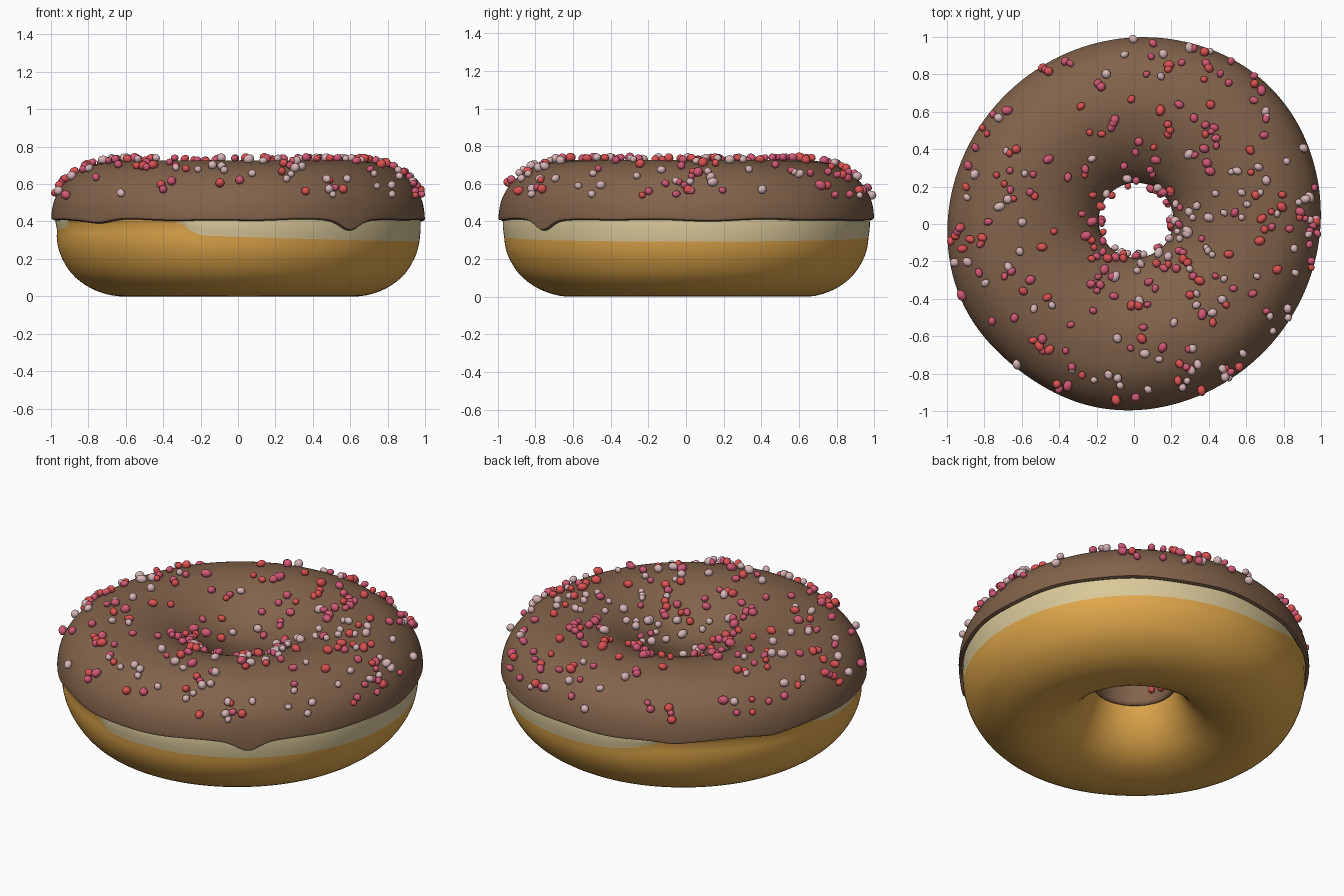
import bpy, bmesh, math, random
from mathutils import Vector, Matrix

if "Cube" in bpy.data.objects:
    bpy.data.objects.remove(bpy.data.objects["Cube"])

random.seed(7)
N = 240  # segments around the ring


def material(name, rgb):
    m = bpy.data.materials.new(name)
    m.diffuse_color = (*rgb, 1)
    m.use_nodes = True
    m.node_tree.nodes["Principled BSDF"].inputs["Base Color"].default_value = m.diffuse_color
    return m


GOLD = material("golden dough", (0.75, 0.39, 0.07))
CREAM = material("pale dough", (0.70, 0.58, 0.32))
CHOC = material("chocolate icing", (0.225, 0.125, 0.07))
RED = material("red sprinkle", (0.72, 0.085, 0.085))
PINK = material("pink sprinkle", (0.64, 0.10, 0.18))
PALE = material("pale sprinkle", (0.68, 0.46, 0.47))


def smooth_loop(pts, sub=4):
    """Closed Catmull-Rom curve through the profile points."""
    out, n = [], len(pts)
    for i in range(n):
        a, b, c, d = (Vector(pts[(i + k) % n]) for k in (-1, 0, 1, 2))
        for s in range(sub):
            t = s / sub
            out.append(0.5 * (2 * b + (c - a) * t + (2 * a - 5 * b + 4 * c - d) * t * t
                              + (3 * b - a - 3 * c + d) * t ** 3))
    return out


def bump(th, deg, width):
    d = (math.degrees(th) - deg + 180) % 360 - 180
    return math.exp(-(d / width) ** 2)


def place(r, z, th):
    """Ring coordinates to 3D: hand-made outline, with the hole slightly off centre."""
    k = max(0.0, 1 - r)
    stretch = 0.023 * math.sin(2 * th) - 0.025 * bump(th, -128, 22) + 0.012 * bump(th, 45, 25)
    r *= 1 + stretch * min(1, r * r)
    return Vector((r * math.cos(th) + 0.014 * k, r * math.sin(th) + 0.025 * k, z))


def lathe(name, profile, mats, warp, mat_rule=None):
    bm = bmesh.new()
    rings = []
    for i in range(N):
        th = -math.pi + 2 * math.pi * i / N
        rings.append([bm.verts.new(place(*warp(p[0], p[1], th), th)) for p in profile])
    n = len(profile)
    for i in range(N):
        a, b = rings[i], rings[(i + 1) % N]
        th = -math.pi + 2 * math.pi * (i + 0.5) / N
        for j in range(n):
            k = (j + 1) % n
            f = bm.faces.new((a[j], b[j], b[k], a[k]))
            f.smooth = True
            if mat_rule:
                f.material_index = mat_rule(profile[j], profile[k], th)
    bmesh.ops.recalc_face_normals(bm, faces=bm.faces)
    me = bpy.data.meshes.new(name)
    bm.to_mesh(me)
    bm.free()
    for m in mats:
        me.materials.append(m)
    ob = bpy.data.objects.new(name, me)
    bpy.context.collection.objects.link(ob)
    return ob


# Dough with a pale band under the icing
dough_pts = [(0.6, 0), (0.75, 0.025), (0.87, 0.1), (0.94, 0.2), (0.968, 0.3), (0.972, 0.42),
             (0.93, 0.53), (0.82, 0.64), (0.6, 0.695), (0.4, 0.63), (0.28, 0.54),
             (0.225, 0.42), (0.232, 0.3), (0.3, 0.15), (0.42, 0.045)]


def in_band(th):
    d = math.degrees(th)
    return -109 < d < 119 or d > 173 or d < -157


def band_low(th):
    """Lower edge of the pale band; it rises towards the icing at the ends."""
    d = math.degrees(th)
    if -109 < d < 119:
        t = max(0, 1 - (d + 109) / 9, 1 - (119 - d) / 24)
        return min(0.39, 0.293 + 0.025 * (d / 90) ** 2 + 0.075 * t ** 2)
    if d > 173 or d < -157:
        off = abs((d - 188 + 180) % 360 - 180) / 15
        return 0.36 + 0.03 * min(1, off) ** 4
    return 0.39


def dough_warp(r, z, th):
    if r < 0.6 or not 0.2 < z < 0.42:
        return r, z
    hat = (z - 0.2) / 0.1 if z < 0.3 else (0.42 - z) / 0.12
    low = band_low(th)
    # keep the side near its true radius while the rings slide upwards
    z2 = z + (low - 0.3) * hat
    if z < 0.3:
        r += (z2 - z) * 0.45 * (0.3 - z) / 0.1
    return r, z2


def dough_mat(p, q, th):
    side = p[0] > 0.9 and min(p[1], q[1]) > 0.2999 and max(p[1], q[1]) < 0.45
    return 1 if side and in_band(th) else 0


lathe("dough", smooth_loop(dough_pts), [GOLD, CREAM], dough_warp, dough_mat)

# Icing shell with a wavy lower edge and one drip
icing_pts = [(0.965, 0.418), (0.988, 0.409), (0.997, 0.425), (0.983, 0.51), (0.94, 0.59),
             (0.86, 0.664), (0.76, 0.707), (0.6, 0.725), (0.42, 0.68), (0.28, 0.59),
             (0.215, 0.5), (0.2, 0.42), (0.206, 0.33), (0.215, 0.295), (0.235, 0.3),
             (0.23, 0.42), (0.29, 0.54), (0.4, 0.625), (0.6, 0.69), (0.81, 0.635), (0.92, 0.53)]
icing_profile = smooth_loop(icing_pts)


def icing_warp(r, z, th):
    if r < 0.6:
        return r, z
    w = min(1, max(0, (0.53 - z) / 0.11))
    dip = 0.003 * math.sin(7 * th + 1) + 0.003 * math.sin(12 * th)
    for deg, depth, width in ((-51.7, 0.05, 5), (-138, 0.014, 6), (121, 0.012, 6), (154, 0.01, 5)):
        dip += depth * bump(th, deg, width)
    return r, z - w * dip


icing = lathe("icing", icing_profile, [CHOC], icing_warp)
bpy.context.view_layer.objects.active = icing
icing.select_set(True)
bpy.ops.object.shade_smooth_by_angle(angle=math.radians(25))

# Sprinkles: small stretched beads resting on the icing
spots = []
top = icing_profile[8:4 * 12 + 1]
for a, b in zip(top, top[1:]):
    m, t = (a + b) / 2, b - a
    if m[0] < 0.6 or m[1] > 0.53:
        weight = t.length * m[0] * (1.5 if m[0] < 0.32 else 1)
        spots.append((a, b, Vector((t[1], -t[0])).normalized(), weight))
beads = {"red_sprinkles": (RED, bmesh.new()), "pink_sprinkles": (PINK, bmesh.new()),
         "pale_sprinkles": (PALE, bmesh.new())}
names = list(beads)
count = 0
while count < 340:
    a, b, nrm, _ = random.choices(spots, [s[3] for s in spots])[0]
    th = random.uniform(-math.pi, math.pi)
    if math.cos(th) < 0 and random.random() < 0.35:
        continue
    p = a.lerp(b, random.random()) + nrm * 0.015
    pale = 0.5 if math.cos(th - 5.6) > 0.3 else 0.2
    name = random.choices(names, [0.45 * (1 - pale), 0.55 * (1 - pale), pale])[0]
    s = random.uniform(0.017, 0.025)
    rot = Matrix.Rotation(random.uniform(0, 6.28), 4, 'Z') @ Matrix.Rotation(random.uniform(-0.5, 0.5), 4, 'Y')
    mat = Matrix.Translation(place(p[0], p[1], th)) @ rot @ Matrix.Diagonal((s * random.uniform(1, 1.35), s, s, 1))
    bmesh.ops.create_uvsphere(beads[name][1], u_segments=12, v_segments=8, radius=1, matrix=mat)
    count += 1
for name, (m, bm) in beads.items():
    for f in bm.faces:
        f.smooth = True
    me = bpy.data.meshes.new(name)
    bm.to_mesh(me)
    bm.free()
    me.materials.append(m)
    bpy.context.collection.objects.link(bpy.data.objects.new(name, me))
